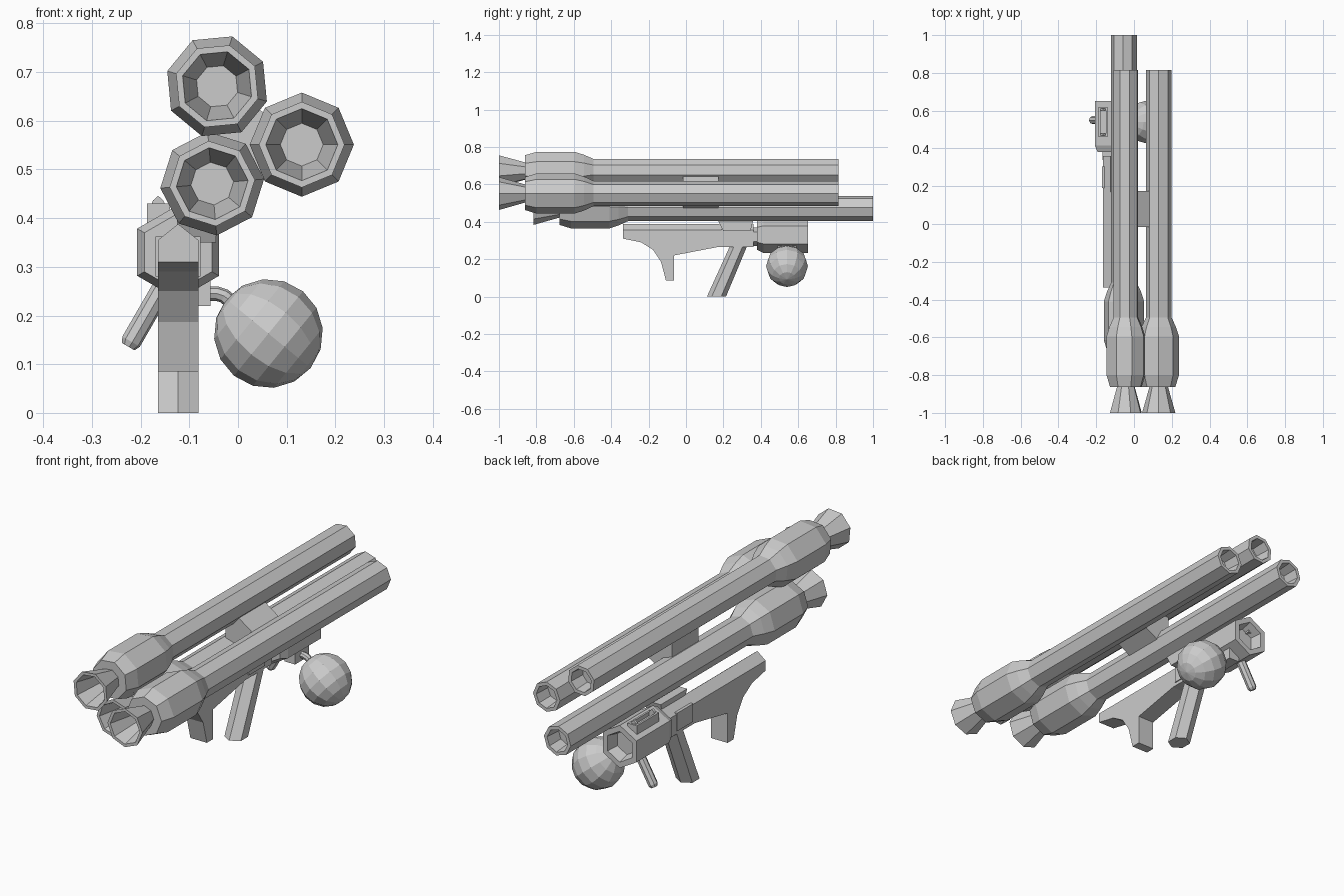
import bpy, bmesh
from math import cos, sin, radians, tau
from mathutils import Vector, Matrix

if "Cube" in bpy.data.objects:
    bpy.data.objects.remove(bpy.data.objects["Cube"])


def finish(name, bm):
    bmesh.ops.recalc_face_normals(bm, faces=bm.faces)
    me = bpy.data.meshes.new(name)
    bm.to_mesh(me)
    bm.free()
    ob = bpy.data.objects.new(name, me)
    bpy.context.collection.objects.link(ob)
    return ob


def lathe(name, profile, n, phase, centre, axis=(0, 1, 0)):
    """Spin (radius, distance) pairs round an axis; both ends are capped."""
    bm = bmesh.new()
    rings = []
    for r, y in profile:
        rings.append([bm.verts.new((r * cos(radians(phase) + tau * i / n), y,
                                    r * sin(radians(phase) + tau * i / n))) for i in range(n)])
    for a, b in zip(rings, rings[1:]):
        for i in range(n):
            j = (i + 1) % n
            bm.faces.new((a[i], a[j], b[j], b[i]))
    bm.faces.new(rings[0])
    bm.faces.new(rings[-1])
    rot = Vector((0, 1, 0)).rotation_difference(Vector(axis)).to_matrix().to_4x4()
    bm.transform(Matrix.Translation(centre) @ rot)
    return finish(name, bm)


def loft(name, a, b):
    """Solid between two matching outlines."""
    bm = bmesh.new()
    va, vb = [bm.verts.new(p) for p in a], [bm.verts.new(p) for p in b]
    n = len(a)
    for i in range(n):
        j = (i + 1) % n
        bm.faces.new((va[i], va[j], vb[j], vb[i]))
    bm.faces.new(va)
    bm.faces.new(vb)
    return finish(name, bm)


def prism_x(name, pts, x0, x1):
    return loft(name, [(x0, y, z) for y, z in pts], [(x1, y, z) for y, z in pts])


def prism_y(name, pts, y0, y1):
    return loft(name, [(x, y0, z) for x, z in pts], [(x, y1, z) for x, z in pts])


def box(name, x0, x1, y0, y1, z0, z1):
    return prism_x(name, [(y0, z0), (y1, z0), (y1, z1), (y0, z1)], x0, x1)


CX = -0.123   # centre line of the stock and receiver

# Three launch tubes with flared exhaust nozzles
tube = [(0.044, -0.87), (0.074, -1), (0.088, -1), (0.049, -0.862), (0.088, -0.862),
        (0.107, -0.80), (0.107, -0.595), (0.091, -0.545), (0.068, -0.495),
        (0.068, 0.815), (0.052, 0.815), (0.046, 0.74)]
for name, x, y, z, phase in (("upper_tube", -0.043, 0, 0.671, 28),
                             ("side_tube", 0.131, 0, 0.551, 0),
                             ("lower_tube", -0.053, 0.185, 0.471, 5)):
    lathe(name, tube, 8, phase, (x, y, z))

# Triangular bracket that joins the tubes
prism_y("tube_bracket", [(-0.05, 0.65), (-0.01, 0.66), (0.12, 0.57),
                         (0.115, 0.53), (-0.01, 0.46), (-0.055, 0.48)], -0.015, 0.175)

# Shoulder stock with gabled top
stock = [(-0.337, 0.355), (-0.337, 0.31), (-0.24, 0.29), (-0.176, 0.25), (-0.134, 0.187),
         (-0.107, 0.085), (-0.064, 0.085), (-0.064, 0.22), (0.17, 0.265), (0.36, 0.265),
         (0.36, 0.355)]
prism_x("stock", stock, CX - 0.0415, CX + 0.0415)
prism_y("stock_ridge", [(CX - 0.0415, 0.355), (CX + 0.0415, 0.355), (CX, 0.388)], -0.337, 0.36)

# Receiver plates and the mount up to the lower tube
box("receiver_plate", CX - 0.046, CX + 0.046, 0.19, 0.305, 0.28, 0.362)
prism_x("tube_mount", [(0.17, 0.41), (0.20, 0.35), (0.345, 0.35), (0.36, 0.41)], -0.125, -0.045)

# Raked six-sided grip
def grip_ring(y0, y1, z0, z1):
    return [(CX + sx * 0.0415, y0 + (y1 - y0) * t, z0 + (z1 - z0) * t)
            for sx, t in ((0, 0), (1, 0.25), (1, 0.75), (0, 1), (-1, 0.75), (-1, 0.25))]
loft("grip", grip_ring(0.112, 0.214, 0, 0), grip_ring(0.235, 0.335, 0.27, 0.29))

# Six-sided front housing with recessed muzzle and neck
lathe("front_housing", [(0.08, 0.38), (0.097, 0.415), (0.097, 0.652), (0.07, 0.652),
                        (0.056, 0.60)], 6, 30, (CX, 0, 0.33))
lathe("housing_neck", [(0.05, 0.34), (0.05, 0.40)], 6, 30, (CX, 0, 0.32))

# Sight rail: frame round a recess, with a small ridge
for i, (x0, x1, y0, y1) in enumerate(((-0.187, -0.178, 0.46, 0.62), (-0.149, -0.14, 0.46, 0.62),
                                      (-0.178, -0.149, 0.46, 0.478), (-0.178, -0.149, 0.602, 0.62))):
    box(f"sight_frame_{i + 1}", x0, x1, y0, y1, 0.37, 0.43)
box("sight_floor", -0.178, -0.149, 0.478, 0.602, 0.37, 0.412)
for i, y in enumerate((0.468, 0.60)):
    prism_y(f"sight_post_{i + 1}", [(-0.178, 0.428), (-0.15, 0.428), (-0.153, 0.436),
                                    (-0.164, 0.446), (-0.175, 0.436)], y, y + 0.012)

# Angled side handle
lathe("side_handle", [(0.021, 0), (0.021, 0.175), (0.015, 0.187)], 8, 22.5,
      (-0.132, 0.55, 0.298), (-0.5, 0, -0.866))

# Round tank, its mounting block and bent feed pipe
bm = bmesh.new()
bmesh.ops.create_uvsphere(bm, u_segments=12, v_segments=8, radius=0.112)
bm.transform(Matrix.Translation((0.0625, 0.54, 0.163)) @
             Vector((0, 0, 1)).rotation_difference(Vector((-0.77, 0, 0.63))).to_matrix().to_4x4())
finish("tank", bm)
box("tank_mount", -0.11, -0.056, 0.49, 0.59, 0.22, 0.32)
cu = bpy.data.curves.new("feed_pipe", 'CURVE')
cu.dimensions = '3D'
cu.bevel_depth = 0.015
cu.bevel_resolution = 2
path = [(-0.07, 0.245), (-0.043, 0.245), (-0.028, 0.240), (0.0, 0.215)]
sp = cu.splines.new('POLY')
sp.points.add(len(path) - 1)
for p, (x, z) in zip(sp.points, path):
    p.co = (x, 0.54, z, 1)
sp.use_smooth = False
bpy.context.collection.objects.link(bpy.data.objects.new("feed_pipe", cu))
